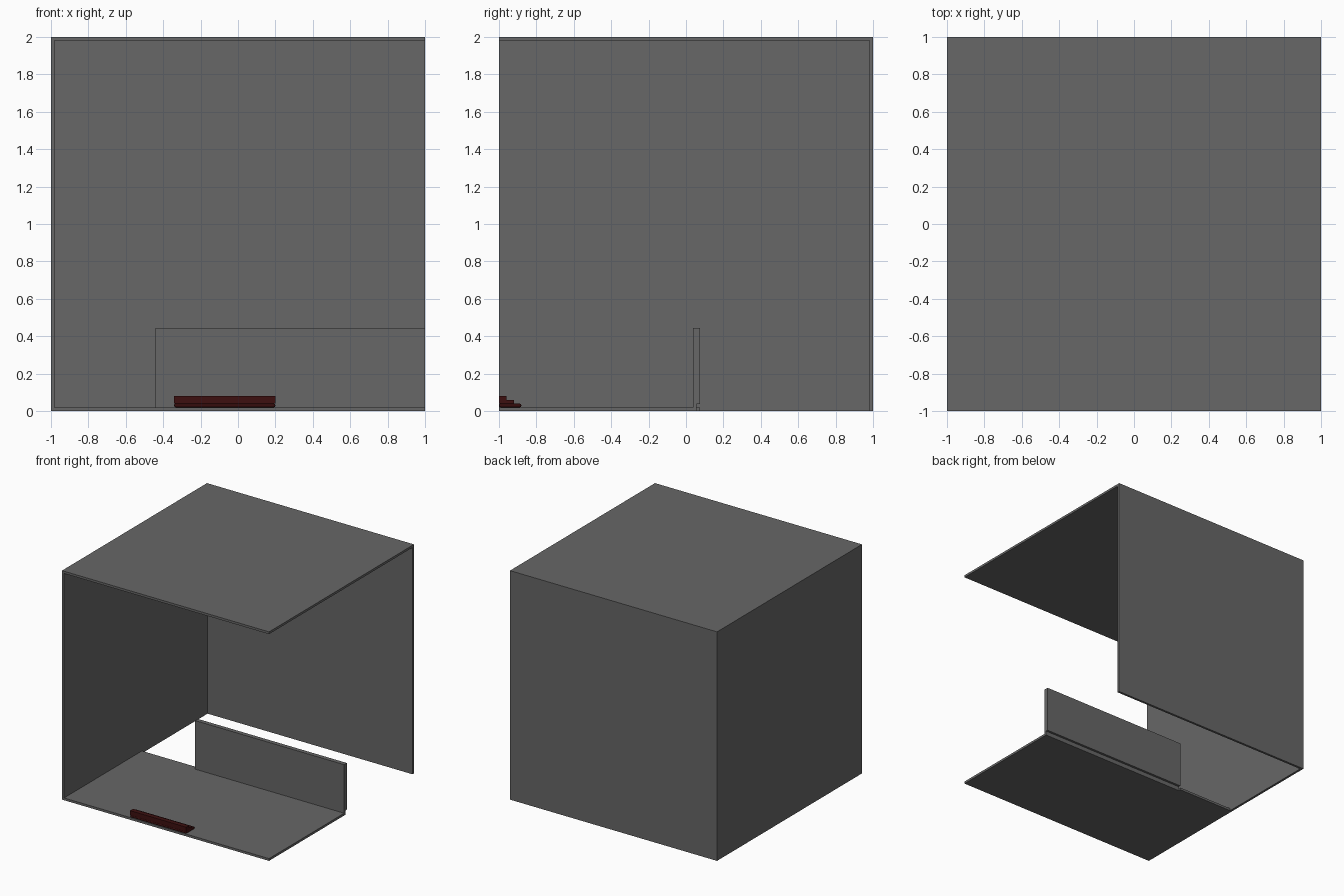
import bpy
import bmesh

cube = bpy.data.objects.get("Cube")
if cube:
    bpy.data.objects.remove(cube, do_unlink=True)


def material(name, rgb):
    m = bpy.data.materials.new(name)
    m.use_nodes = True
    m.diffuse_color = (*rgb, 1)
    bsdf = next(n for n in m.node_tree.nodes if n.type == 'BSDF_PRINCIPLED')
    bsdf.inputs["Base Color"].default_value = (*rgb, 1)
    return m


GREY = material("grey plaster", (0.135, 0.135, 0.135))
RED = material("dark red", (0.048, 0.005, 0.005))


def extrude(name, profile, direction, mat):
    """Extrude a closed planar outline along a direction."""
    bm = bmesh.new()
    face = bm.faces.new([bm.verts.new(p) for p in profile])
    ext = bmesh.ops.extrude_face_region(bm, geom=[face])["geom"]
    verts = [g for g in ext if isinstance(g, bmesh.types.BMVert)]
    bmesh.ops.translate(bm, vec=direction, verts=verts)
    bmesh.ops.recalc_face_normals(bm, faces=bm.faces)
    mesh = bpy.data.meshes.new(name)
    bm.to_mesh(mesh)
    bm.free()
    mesh.materials.append(mat)
    ob = bpy.data.objects.new(name, mesh)
    bpy.context.collection.objects.link(ob)
    return ob


def box(name, lo, hi, mat):
    (x0, y0, z0), (x1, y1, z1) = lo, hi
    outline = [(x0, y0, z0), (x1, y0, z0), (x1, y1, z0), (x0, y1, z0)]
    return extrude(name, outline, (0, 0, z1 - z0), mat)


T = 0.02              # panel thickness
WALL_X = -0.44        # end of the low wall
WALL_Y0, WALL_Y1 = 0.037, 0.075
REBATE_Y, REBATE_Z = 0.055, 0.037

# Room shell, open at the front and on the +x side
box("ceiling", (-1, -1, 2 - T), (1, 1, 2), GREY)
box("side_wall", (-1, -1, 0), (-1 + T, 1, 2 - T), GREY)
box("back_wall", (-1 + T, 1 - T, 0), (1, 1, 2 - T), GREY)

# Floor, set back under the low wall
floor_outline = [(-1 + T, -1, 0), (1, -1, 0), (1, REBATE_Y, 0),
                 (WALL_X, REBATE_Y, 0), (WALL_X, WALL_Y1, 0), (-1 + T, WALL_Y1, 0)]
extrude("floor", floor_outline, (0, 0, T), GREY)

# Low wall with a rebate along the bottom of its back face
wall_profile = [(WALL_Y0, T), (REBATE_Y, T), (REBATE_Y, REBATE_Z),
                (WALL_Y1, REBATE_Z), (WALL_Y1, 0.444), (WALL_Y0, 0.444)]
extrude("low_wall", [(WALL_X, y, z) for y, z in wall_profile],
        (1 - WALL_X, 0, 0), GREY)

# Three stepped slabs descending into the room
for i, name in enumerate(("lower_step", "middle_step", "upper_step")):
    z = T + 0.02 * i
    slab = box(name, (-0.342, -1, z), (0.2, -0.88 - 0.04 * i, z + 0.02), RED)
    if i == 0:
        bevel = slab.modifiers.new("Rounded edges", 'BEVEL')
        bevel.width = 0.009
        bevel.segments = 2
